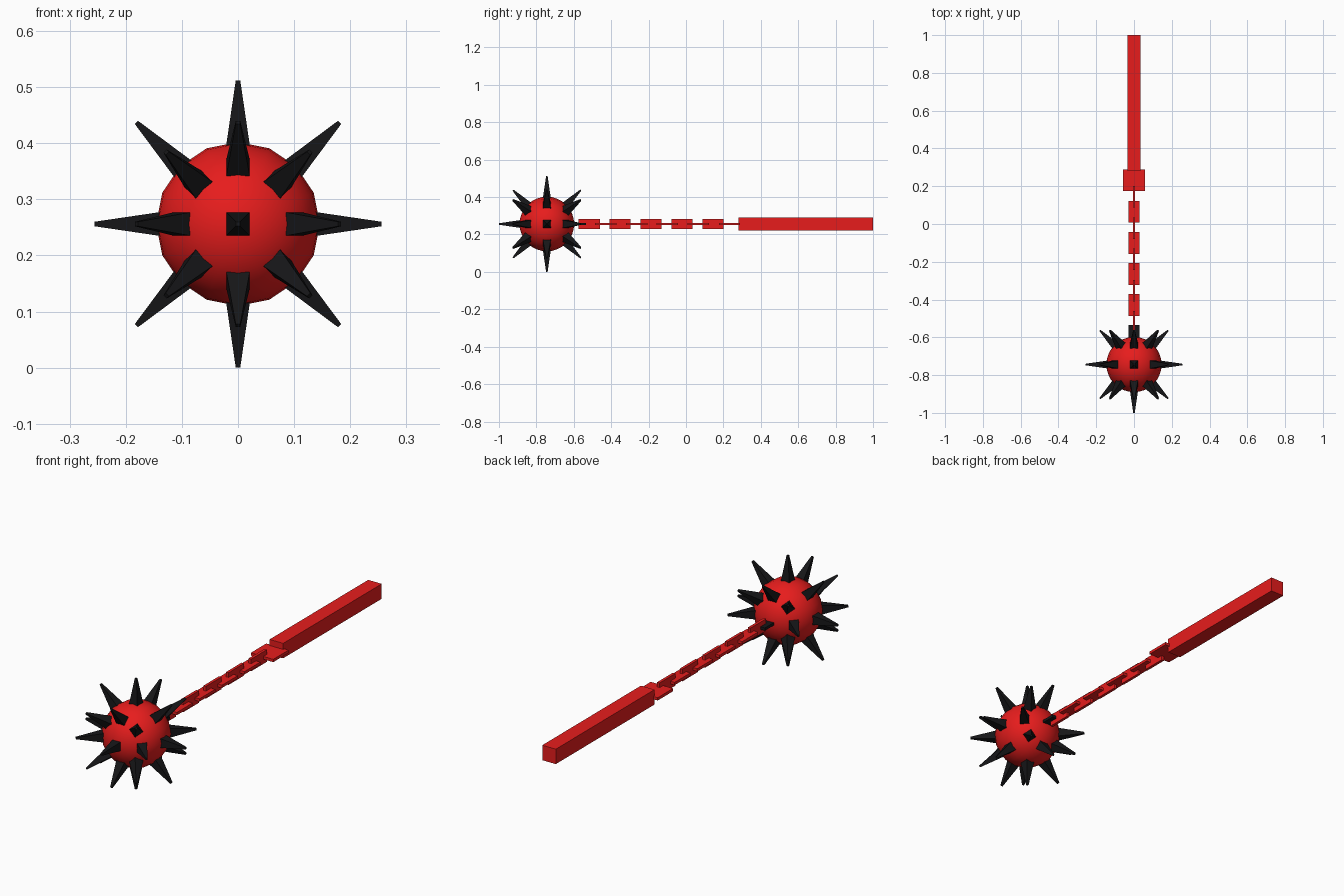
import bpy
import bmesh
import math
from mathutils import Matrix, Vector

if "Cube" in bpy.data.objects:
    bpy.data.objects.remove(bpy.data.objects["Cube"])

ZC = 0.256                      # height of the common axis
BALL = Vector((0, -0.744, ZC))  # centre of the spiked ball


def material(name, color):
    m = bpy.data.materials.new(name)
    m.diffuse_color = color
    m.use_nodes = True
    m.node_tree.nodes["Principled BSDF"].inputs["Base Color"].default_value = m.diffuse_color
    return m


RED = material("red", (0.8, 0.012, 0.012, 1))
BLACK = material("black", (0.008, 0.008, 0.009, 1))


def add_object(name, bm, mat):
    mesh = bpy.data.meshes.new(name)
    bm.to_mesh(mesh)
    bm.free()
    obj = bpy.data.objects.new(name, mesh)
    bpy.context.collection.objects.link(obj)
    mesh.materials.append(mat)
    return obj


def box(name, y, size, mat):
    bm = bmesh.new()
    bmesh.ops.create_cube(bm, size=1, matrix=Matrix.Translation((0, y, ZC)) @ Matrix.Diagonal((*size, 1)))
    return add_object(name, bm, mat)


# Ball: smooth sphere with its poles on the y axis
bm = bmesh.new()
bmesh.ops.create_uvsphere(bm, u_segments=16, v_segments=16, radius=0.146,
                          matrix=Matrix.Translation(BALL) @ Matrix.Rotation(math.pi / 2, 4, 'X'))
for f in bm.faces:
    f.smooth = True
add_object("ball", bm, RED)

# Spikes: one at the front, then three rings of eight square tapered spikes
bm = bmesh.new()
INNER, OUTER = 0.12, 0.256


def spike(tilt, turn):
    rot = (Matrix.Rotation(turn, 4, 'Y') @ Matrix.Rotation(tilt, 4, 'X')
           @ Matrix.Rotation(math.pi / 2, 4, 'X'))        # local +z to -y
    place = Matrix.Translation(BALL) @ rot @ Matrix.Translation((0, 0, (INNER + OUTER) / 2))
    bmesh.ops.create_cone(bm, cap_ends=True, segments=4,
                          radius1=0.024 * math.sqrt(2), radius2=0.004 * math.sqrt(2),
                          depth=OUTER - INNER,
                          matrix=place @ Matrix.Rotation(math.pi / 4, 4, 'Z'))


spike(0, 0)
for ring in (1, 2, 3):
    for i in range(8):
        spike(ring * math.pi / 4, i * math.pi / 4)
spikes = add_object("spikes", bm, BLACK)
# square the sections to the axes if the cone starts on a corner
spikes.data.update()

# Chain: flat links alternating between upright and level
for i in range(5):
    box(f"upright_link_{i}", 0.144 - 0.1655 * i, (0.013, 0.114, 0.056), RED)
    box(f"level_link_{i}", 0.065 - 0.1645 * i, (0.056, 0.116, 0.013),
        BLACK if i == 4 else RED)

# Handle with a wide flat tab holding the chain
box("handle_tab", 0.232, (0.114, 0.112, 0.013), RED)
box("handle", 0.64, (0.069, 0.72, 0.069), RED)
